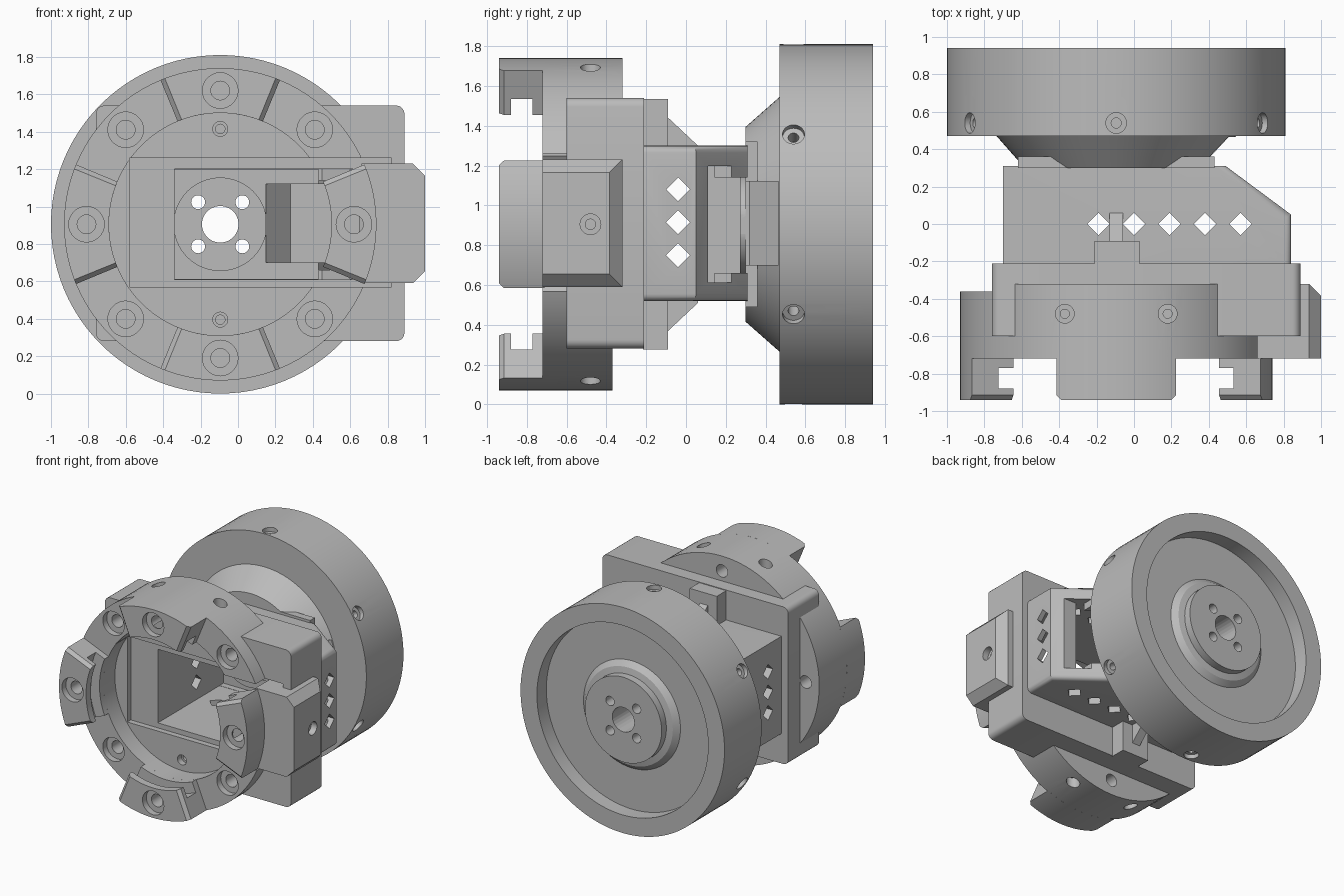
import bpy, bmesh, math
from mathutils import Vector, Matrix

if "Cube" in bpy.data.objects:
    bpy.data.objects.remove(bpy.data.objects["Cube"])

CX, CZ = -0.095, 0.905          # wheel axis
grey = bpy.data.materials.new("plain grey")
grey.use_nodes = True
grey.diffuse_color = (0.5, 0.5, 0.5, 1)
grey.node_tree.nodes["Principled BSDF"].inputs["Base Color"].default_value = (0.5, 0.5, 0.5, 1)


def finish(name, bm):
    bmesh.ops.remove_doubles(bm, verts=bm.verts, dist=1e-5)
    bmesh.ops.recalc_face_normals(bm, faces=bm.faces)
    me = bpy.data.meshes.new(name)
    bm.to_mesh(me)
    bm.free()
    me.materials.append(grey)
    ob = bpy.data.objects.new(name, me)
    bpy.context.collection.objects.link(ob)
    return ob


def bevel(ob, offset, rounds, pick):
    """Bevel the edges whose two end points satisfy pick."""
    bm = bmesh.new()
    bm.from_mesh(ob.data)
    edges = [e for e in bm.edges if pick(*[v.co for v in e.verts])]
    bmesh.ops.bevel(bm, geom=edges, offset=offset, segments=rounds, profile=0.5, affect='EDGES')
    bm.to_mesh(ob.data)
    bm.free()


def box(name, x, y, z):
    bm = bmesh.new()
    bmesh.ops.create_cube(bm, size=1)
    for v in bm.verts:
        v.co = [a[0] + (c + 0.5) * (a[1] - a[0]) for a, c in zip((x, y, z), v.co)]
    return finish(name, bm)


def prism(name, pts, place, lo, hi):
    """Extrude a 2D outline; place(u, v, w) maps it into space."""
    bm = bmesh.new()
    a, b = [[bm.verts.new(place(u, v, w)) for u, v in pts] for w in (lo, hi)]
    bm.faces.new(a)
    bm.faces.new(b)
    n = len(pts)
    for i in range(n):
        j = (i + 1) % n
        bm.faces.new((a[i], a[j], b[j], b[i]))
    return finish(name, bm)


def flat(u, v, w):
    return (u, v, w)


def rod(name, start, end, radius, steps=28):
    start, end = Vector(start), Vector(end)
    bm = bmesh.new()
    turn = (end - start).to_track_quat('Z', 'Y').to_matrix().to_4x4()
    bmesh.ops.create_cone(bm, cap_ends=True, segments=steps, radius1=radius, radius2=radius,
                          depth=(end - start).length,
                          matrix=Matrix.Translation((start + end) / 2) @ turn)
    return finish(name, bm)


def polar(r, y, a):
    return Vector((CX + r * math.cos(a), y, CZ + r * math.sin(a)))


def revolve(name, profile, mid=0, half=math.pi, steps=96):
    """Spin an (r, y) profile about the wheel axis."""
    bm = bmesh.new()
    rows = [[bm.verts.new(polar(r, y, mid - half + 2 * half * i / steps)) for r, y in profile]
            for i in range(steps + 1)]
    n = len(profile)
    for a, b in zip(rows, rows[1:]):
        for i in range(n):
            j = (i + 1) % n
            if profile[i][0] + profile[j][0] > 0:
                bm.faces.new((a[i], a[j], b[j], b[i]))
    if half < math.pi:
        bm.faces.new(rows[0])
        bm.faces.new(rows[-1])
    else:
        bmesh.ops.remove_doubles(bm, verts=bm.verts, dist=1e-5)
    bmesh.ops.dissolve_degenerate(bm, edges=bm.edges, dist=1e-6)
    return finish(name, bm)


cutters = []


def cutter(ob):
    ob.hide_render = True
    cutters.append(ob)
    return ob


def cut(ob, tools):
    for t in tools:
        m = ob.modifiers.new("cut", 'BOOLEAN')
        m.operation, m.solver, m.object = 'DIFFERENCE', 'EXACT', t
    bpy.context.view_layer.update()
    deps = bpy.context.evaluated_depsgraph_get()
    me = bpy.data.meshes.new_from_object(ob.evaluated_get(deps))
    ob.modifiers.clear()
    ob.data = me


# Parts: wheel with conical neck and stepped rear hub
wheel = revolve("wheel", [(0, 0.30), (0.49, 0.30), (0.64, 0.47), (0.905, 0.47), (0.905, 0.94),
                          (0.76, 0.94), (0.76, 0.82), (0.43, 0.82), (0.39, 0.86), (0.34, 0.87),
                          (0.34, 0.93), (0, 0.93)])
hub_disc = revolve("hub_disc", [(0, 0.27), (0.25, 0.27), (0.25, 0.31), (0, 0.31)], steps=64)
neck_plate = box("neck_plate", (-0.62, 0.43), (0.30, 0.36), (0.49, 1.32))
hub_holes = [cutter(rod("axle_hole", (CX, 0, CZ), (CX, 1, CZ), 0.098))]
for i in range(4):
    p = polar(0.167, 0, math.pi / 4 + i * math.pi / 2)
    hub_holes.append(cutter(rod("hub_hole", p, p + Vector((0, 1, 0)), 0.037)))
neck_slot = cutter(prism("neck_slot", [(0.15, 0.2), (0.15, 0.32), (0.28, 0.465), (0.9, 0.465), (0.9, 0.2)],
                         flat, 0.70, 1.12))
rim_holes = []
for i in range(6):
    a = math.pi / 2 + i * math.pi / 3
    rim_holes.append(cutter(rod("rim_hole", polar(0.87, 0.54, a), polar(1, 0.54, a), 0.055)))
    rim_holes.append(cutter(rod("rim_pin_hole", polar(0.78, 0.54, a), polar(0.95, 0.54, a), 0.027)))
cut(wheel, hub_holes + rim_holes + [neck_slot])
cut(hub_disc, hub_holes + [neck_slot])
cut(neck_plate, hub_holes + [neck_slot])

# Parts: motor housing, its flange and the front ring
housing = prism("housing", [(-0.70, -0.22), (0.84, -0.22), (0.84, 0.05), (0.49, 0.31), (-0.70, 0.31)],
                flat, 0.52, 1.30)
bevel(housing, 0.035, 4, lambda a, b: abs(a.z - b.z) < 0.01 and min(a.x, b.x) > 0.45)
flange = box("flange", (-0.76, 0.89), (-0.60, -0.21), (0.28, 1.54))
bevel(flange, 0.045, 5, lambda a, b: abs(a.y - b.y) > 0.1)
front_ring = revolve("front_ring", [(0, -0.575), (0.595, -0.575), (0.595, -0.72), (0.835, -0.72),
                                    (0.835, -0.32), (0, -0.32)])
side_block = box("side_block", (0.66, 1.0), (-0.72, -0.32), (0.59, 1.23))
bevel(side_block, 0.065, 1, lambda a, b: min(a.x, b.x) > 0.9 and max(a.y, b.y) > -0.7)

# Motor cavity, rear windows and diamond vents
cavity = cutter(prism("cavity", [(-0.34, -0.9), (0.80, -0.9), (0.80, 0.0), (0.45, 0.25), (-0.34, 0.25)],
                      flat, 0.61, 1.20))
mouth = cutter(box("mouth", (-0.58, 0.82), (-0.9, -0.53), (0.57, 1.26)))
recess = cutter(revolve("recess", [(0, -0.9), (0.595, -0.9), (0.595, -0.575), (0, -0.575)]))
back_window = cutter(box("back_window", (-0.34, 0.43), (0.1, 0.4), (0.612, 1.198)))
side_window = cutter(box("side_window", (0.60, 0.76), (0.11, 0.4), (0.612, 1.198)))
corner_window = cutter(box("corner_window", (0.40, 0.64), (0.11, 0.4), (0.66, 1.14)))
d = 0.06
diamond = [(d, 0), (0, d), (-d, 0), (0, -d)]
vents = []
for x in (-0.19, 0, 0.19, 0.38, 0.57):
    vents.append(cutter(prism("vent", diamond, lambda u, v, w: (x + u, v, w), 0.4, 1.5)))
for z in (0.75, 0.915, 1.08):
    vents.append(cutter(prism("side_vent", diamond, lambda u, v, w: (w, v - 0.04, z + u), -1, 1)))
cut(housing, [cavity, back_window, side_window, corner_window] + vents)

# Lugs on the ring, each with an undercut groove and chamfered ends
bolt_holes = []


def bolt_hole(p, depth=0.3, wide=0.095, narrow=0.05):
    for r, back in ((wide, 0.05), (narrow, depth)):
        bolt_holes.append(cutter(rod("bolt_hole", p - Vector((0, 0.1, 0)), p + Vector((0, back, 0)), r)))


lugs = []
for i, side in enumerate(("left", "top", "right", "bottom")):
    a = i * math.pi / 2
    lug = revolve(side + "_lug", [(0.595, -0.94), (0.835, -0.94), (0.835, -0.71), (0.595, -0.71),
                                  (0.595, -0.77), (0.68, -0.77), (0.68, -0.88), (0.595, -0.88)],
                  a, math.radians(22.5), 20)
    ends = [polar(0.7, 0, a + s * math.radians(22.5)) - polar(0, 0, 0) for s in (1, -1)]
    bevel(lug, 0.025, 1, lambda p, q: max(p.y, q.y) < -0.93 and (p - q).length > 0.2
          and any((p - q).normalized().cross(e).length < 0.01 for e in ends))
    lugs.append(lug)
    bolt_hole(polar(0.715, -0.94, a), 0.7)
    bolt_hole(polar(0.715, -0.72, a + math.pi / 4))
for s in (1, -1):
    bolt_hole(Vector((CX, -0.575, CZ + s * 0.51)), 0.25, 0.04, 0.025)

# Radial screw holes around the ring and in the side block
screw_holes = []
for s in (1, -1):
    for x in (-0.275, 0.275):
        for r, deep in ((0.05, 0.72), (0.024, 0.62)):
            screw_holes.append(cutter(rod("screw_hole", (CX + x, -0.48, CZ + s * deep),
                                          (CX + x, -0.48, CZ + s), r)))
for r, deep in ((0.052, 0.95), (0.026, 0.85)):
    screw_holes.append(cutter(rod("screw_hole", (deep, -0.48, CZ), (1.1, -0.48, CZ), r)))
trims = [cutter(box("lower_trim", (-1, 1), (-0.37, 0), (-0.1, 0.29))),
         cutter(box("side_trim", (-1.1, -0.75), (-0.36, 0), (0.1, 1.7)))]
cut(flange, [cavity, mouth, recess] + bolt_holes)
cut(front_ring, [cavity, mouth] + trims + bolt_holes + screw_holes)
cut(side_block, screw_holes + bolt_holes[:2])
for lug in lugs:
    cut(lug, bolt_holes)

# Brackets and gussets above and below the housing
for s, side in ((1, "upper"), (-1, "lower")):
    z0, z1 = sorted((CZ + s * 0.38, CZ + s * 0.63))
    box(side + "_bracket", (-0.21, 0.03), (-0.215, -0.09), (z0, z1))
    prism(side + "_gusset", [(-0.1, 0.38), (-0.1, 0.545), (0.06, 0.395), (0.06, 0.38)],
          lambda u, v, w: (w, u, CZ + s * v), -0.13, -0.06)

# Tidy up: drop cutters, smooth the round surfaces
for t in cutters:
    bpy.data.objects.remove(t)
for ob in bpy.context.collection.objects:
    if ob.type == 'MESH' and grey.name in ob.data.materials:
        for o in bpy.context.selected_objects:
            o.select_set(False)
        ob.select_set(True)
        bpy.context.view_layer.objects.active = ob
        bpy.ops.object.shade_smooth_by_angle(angle=math.radians(30))
